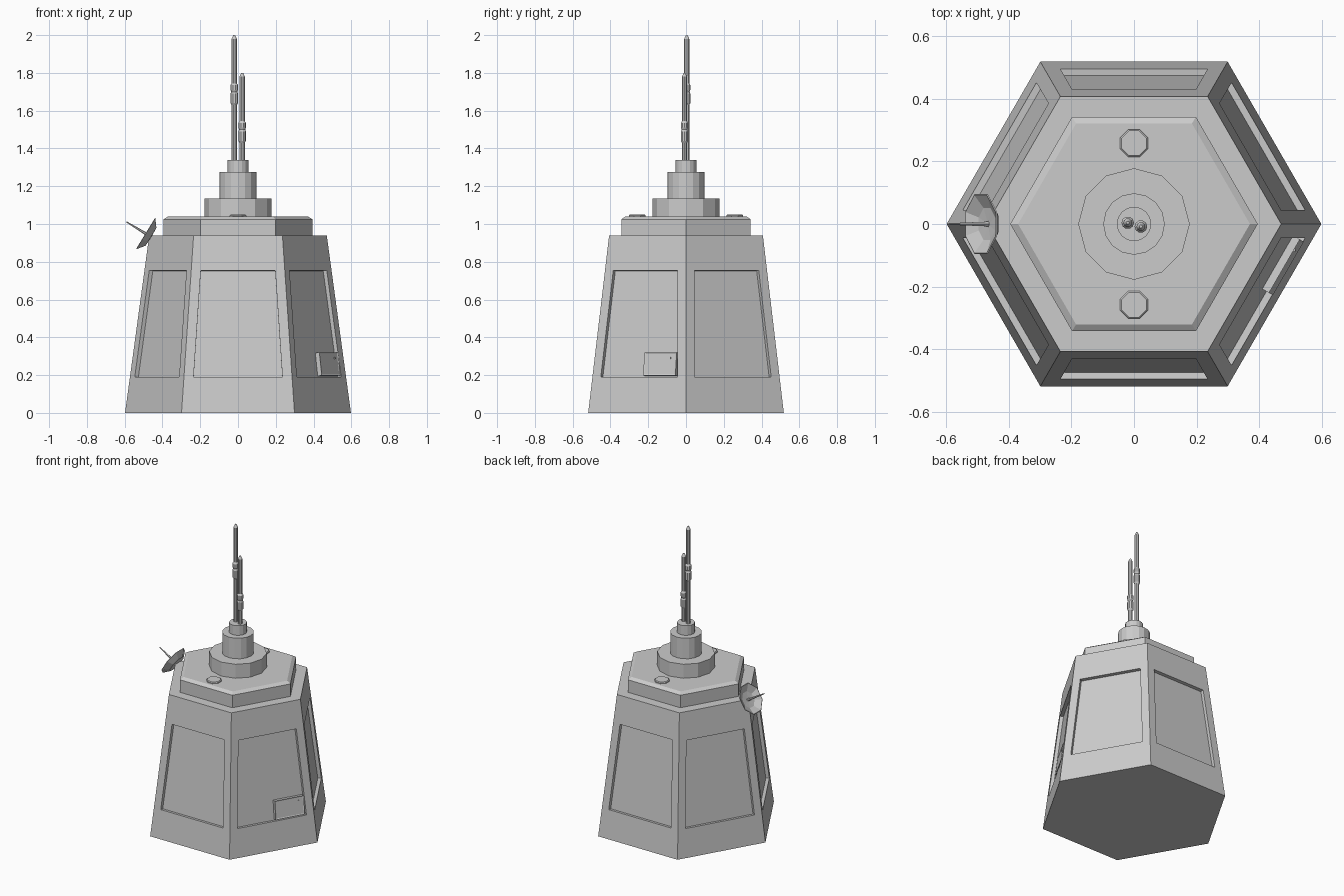
import bpy, bmesh, math
from mathutils import Vector, Matrix

if "Cube" in bpy.data.objects:
    bpy.data.objects.remove(bpy.data.objects["Cube"])


def finish(name, bm):
    bmesh.ops.remove_doubles(bm, verts=bm.verts, dist=1e-5)
    bmesh.ops.recalc_face_normals(bm, faces=bm.faces)
    me = bpy.data.meshes.new(name)
    bm.to_mesh(me)
    bm.free()
    ob = bpy.data.objects.new(name, me)
    bpy.context.collection.objects.link(ob)
    return ob


def lathe(name, profile, sides, loc=(0, 0, 0), axis=(0, 0, 1), phase=0.0):
    """Spin (radius, height) points around an axis; both ends are capped."""
    bm = bmesh.new()
    m = Matrix.Translation(loc) @ Vector((0, 0, 1)).rotation_difference(Vector(axis)).to_matrix().to_4x4()
    rings = []
    for r, h in profile:
        if r == 0:
            rings.append([bm.verts.new(m @ Vector((0, 0, h)))] * sides)
        else:
            angs = [phase + 2 * math.pi * i / sides for i in range(sides)]
            rings.append([bm.verts.new(m @ Vector((r * math.cos(a), r * math.sin(a), h))) for a in angs])
    for a, b in zip(rings, rings[1:]):
        for i in range(sides):
            j = (i + 1) % sides
            bm.faces.new(list(dict.fromkeys((a[i], a[j], b[j], b[i]))))
    for ring, (r, h) in ((rings[0], profile[0]), (rings[-1], profile[-1])):
        if r:
            bm.faces.new(ring)
    return finish(name, bm)


# Tapered hexagonal body with a recessed panel in each side
R0, R1, H = 0.598, 0.47, 0.94
C30 = math.cos(math.pi / 6)
SLOPE = (R0 - R1) * C30 / H


def on_side(k, t, z, depth=0.0):
    """Point on side k: t along the side, z height, depth inward."""
    a = math.radians(30 + 60 * k)
    n, s = Vector((math.cos(a), math.sin(a), 0)), Vector((-math.sin(a), math.cos(a), 0))
    p = n * (R0 * C30 - SLOPE * z) + s * t + Vector((0, 0, z))
    return p - (n + Vector((0, 0, SLOPE))).normalized() * depth


def quad(k, w0, z0, w1, z1, depth=0.0):
    return [on_side(k, t, z, depth) for t, z in ((-w0, z0), (w0, z0), (w1, z1), (-w1, z1))]


bm = bmesh.new()
for k in range(6):
    loops = [quad(k, R0 / 2, 0, R1 / 2, H),
             quad(k, 0.235, 0.19, 0.197, 0.755),
             quad(k, 0.235, 0.19, 0.197, 0.755, 0.022)]
    loops = [[bm.verts.new(p) for p in lp] for lp in loops]
    for a, b in zip(loops, loops[1:]):
        for i in range(4):
            j = (i + 1) % 4
            bm.faces.new((a[i], a[j], b[j], b[i]))
    bm.faces.new(loops[2])
for r, z in ((R0, 0), (R1, H)):
    bm.faces.new([bm.verts.new((r * math.cos(k * math.pi / 3), r * math.sin(k * math.pi / 3), z))
                  for k in range(6)])
finish("body", bm)

# Roof slab and stepped mast base
lathe("roof", [(0.395, 0.93), (0.395, 1.025), (0.37, 1.04)], 6)
lathe("mast_base_lower", [(0.178, 1.03), (0.178, 1.135)], 12)
lathe("mast_base_middle", [(0.098, 1.13), (0.098, 1.275)], 16)
lathe("mast_base_upper", [(0.055, 1.27), (0.055, 1.34)], 16)

# Two rod antennas with collars
for name, x, y, top in (("antenna_tall", -0.02, 0.004, 2.0), ("antenna_short", 0.022, -0.008, 1.8)):
    lathe(name, [(0.014, 1.33), (0.014, top - 0.37), (0.02, top - 0.36), (0.02, top - 0.31),
                 (0.016, top - 0.30), (0.02, top - 0.29), (0.02, top - 0.265), (0.014, top - 0.255),
                 (0.014, top - 0.02), (0.005, top)], 10, (x, y, 0))

# Octagonal roof buttons
for name, y in (("button_front", -0.258), ("button_back", 0.258)):
    lathe(name, [(0.048, 1.03), (0.048, 1.045), (0.043, 1.05)], 8, (0, y, 0), phase=math.pi / 8)

# Dish with feed spike
axis = Vector((-0.853, 0, 0.521)).normalized()
back = Vector((-0.459, 0, 0.931))
lathe("dish", [(0, 0), (0.06, 0.002), (0.104, 0.034), (0.1, 0.036), (0.055, 0.012), (0, 0.008)],
      8, back, axis, math.pi / 8)
lathe("dish_spike", [(0.009, 0.005), (0.007, 0.05), (0.003, 0.154)], 6, back, axis)

# Hatch box on the front right side, with a shallow door and a knob
SIDE = 5


def slab(name, t0, t1, z0, z1, d_in, d_out, inset=0.0):
    bm = bmesh.new()
    pts = ((t0, z0), (t1, z0), (t1, z1), (t0, z1))
    a, b = ([bm.verts.new(on_side(SIDE, t, z, d)) for t, z in pts] for d in (d_in, d_out))
    for i in range(4):
        j = (i + 1) % 4
        bm.faces.new((a[i], a[j], b[j], b[i]))
    bm.faces.new(a)
    front = bm.faces.new(b)
    bmesh.ops.recalc_face_normals(bm, faces=bm.faces)
    if inset:
        bmesh.ops.inset_individual(bm, faces=[front], thickness=inset, depth=-0.003)
    return finish(name, bm)


slab("hatch", 0.025, 0.222, 0.198, 0.32, 0.024, -0.003, 0.01)
slab("hatch_knob", 0.178, 0.188, 0.285, 0.295, 0.004, -0.005)
